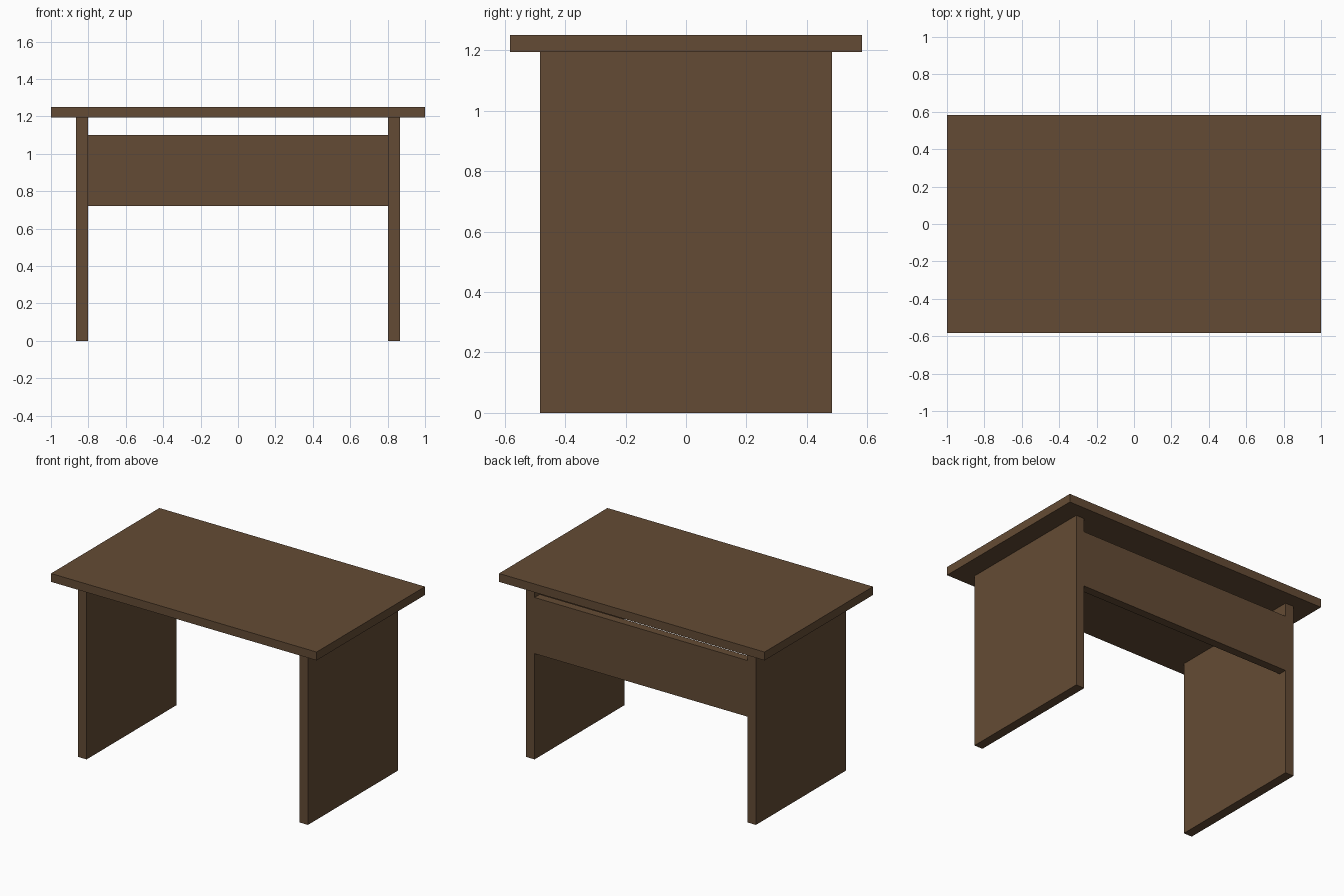
import bpy

cube = bpy.data.objects.get("Cube")
if cube:
    bpy.data.objects.remove(cube, do_unlink=True)

# Single dark wood colour
wood = bpy.data.materials.new("dark_brown_wood")
wood.use_nodes = True
colour = (0.127, 0.071, 0.035, 1)
wood.diffuse_color = colour
wood.node_tree.nodes["Principled BSDF"].inputs["Base Color"].default_value = colour


def board(name, low, high):
    """Box between two opposite corners."""
    centre = [(a + b) / 2 for a, b in zip(low, high)]
    bpy.ops.mesh.primitive_cube_add(size=1, location=centre)
    obj = bpy.context.object
    obj.name = name
    obj.scale = [b - a for a, b in zip(low, high)]
    bpy.ops.object.transform_apply(location=False, rotation=False, scale=True)
    obj.data.materials.append(wood)
    return obj


LEG_IN, LEG_OUT = 0.802, 0.865
DEPTH = 0.483
UNDERSIDE = 1.194

# Table top
board("table_top", (-1, -0.583, UNDERSIDE), (1, 0.583, 1.251))

# Slab legs
board("left_leg_panel", (LEG_IN, -DEPTH, 0), (LEG_OUT, DEPTH, UNDERSIDE))
board("right_leg_panel", (-LEG_OUT, -DEPTH, 0), (-LEG_IN, DEPTH, UNDERSIDE))

# Modesty panel, flush with the back edges of the legs
board("back_panel", (-LEG_IN, DEPTH - 0.057, 0.72), (LEG_IN, DEPTH, 1.102))
